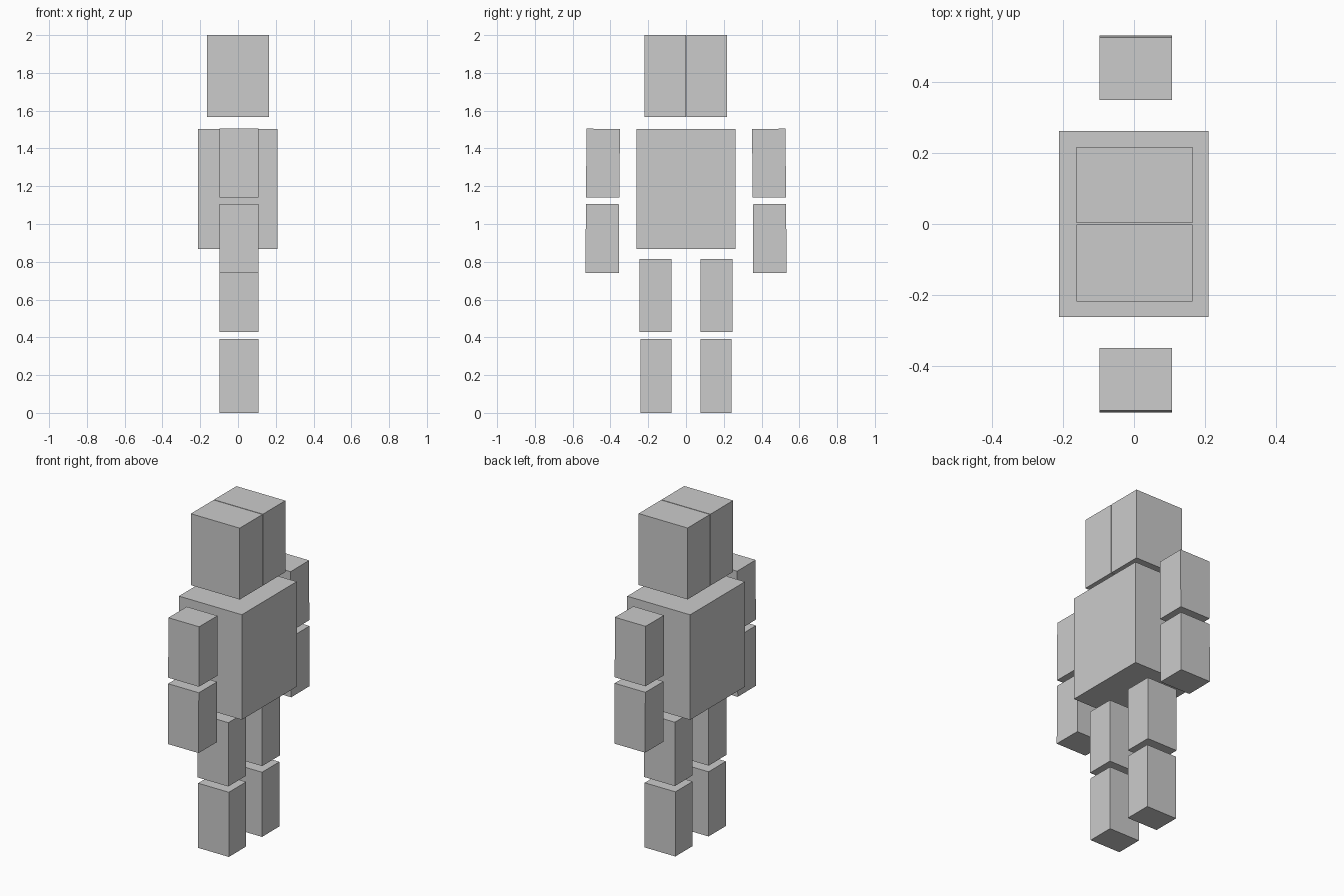
import bpy, math

if "Cube" in bpy.data.objects:
    bpy.data.objects.remove(bpy.data.objects["Cube"])


def box(name, x, y, z, tilt=0.0):
    """Box spanning the given (min, max) ranges, tilted slightly about x."""
    bpy.ops.mesh.primitive_cube_add(size=1)
    ob = bpy.context.object
    ob.name = name
    ob.location = [(r[0] + r[1]) / 2 for r in (x, y, z)]
    ob.scale = [r[1] - r[0] for r in (x, y, z)]
    ob.rotation_euler.x = math.radians(tilt)
    return ob


# Torso
box("torso", (-0.212, 0.210), (-0.263, 0.263), (0.867, 1.504))

# Head in two halves with a hairline gap
box("head_half_left", (-0.163, 0.165), (0.003, 0.218), (1.567, 2.0))
box("head_half_right", (-0.163, 0.165), (-0.219, -0.001), (1.567, 2.0))

# Limbs: name, inner y, outer y, bottom z, top z, tilt
limbs = [
    ("upper_arm", 0.351, 0.528, 1.141, 1.504, 0.3),
    ("lower_arm", 0.355, 0.531, 0.740, 1.105, 0.3),
    ("upper_leg", 0.077, 0.247, 0.429, 0.816, 0.0),
    ("lower_leg", 0.076, 0.242, 0.000, 0.392, 0.0),
]
for name, y0, y1, z0, z1, tilt in limbs:
    box(name + "_left", (-0.098, 0.108), (y0, y1), (z0, z1), tilt)
    box(name + "_right", (-0.098, 0.108), (-y1, -y0), (z0, z1), -tilt)
